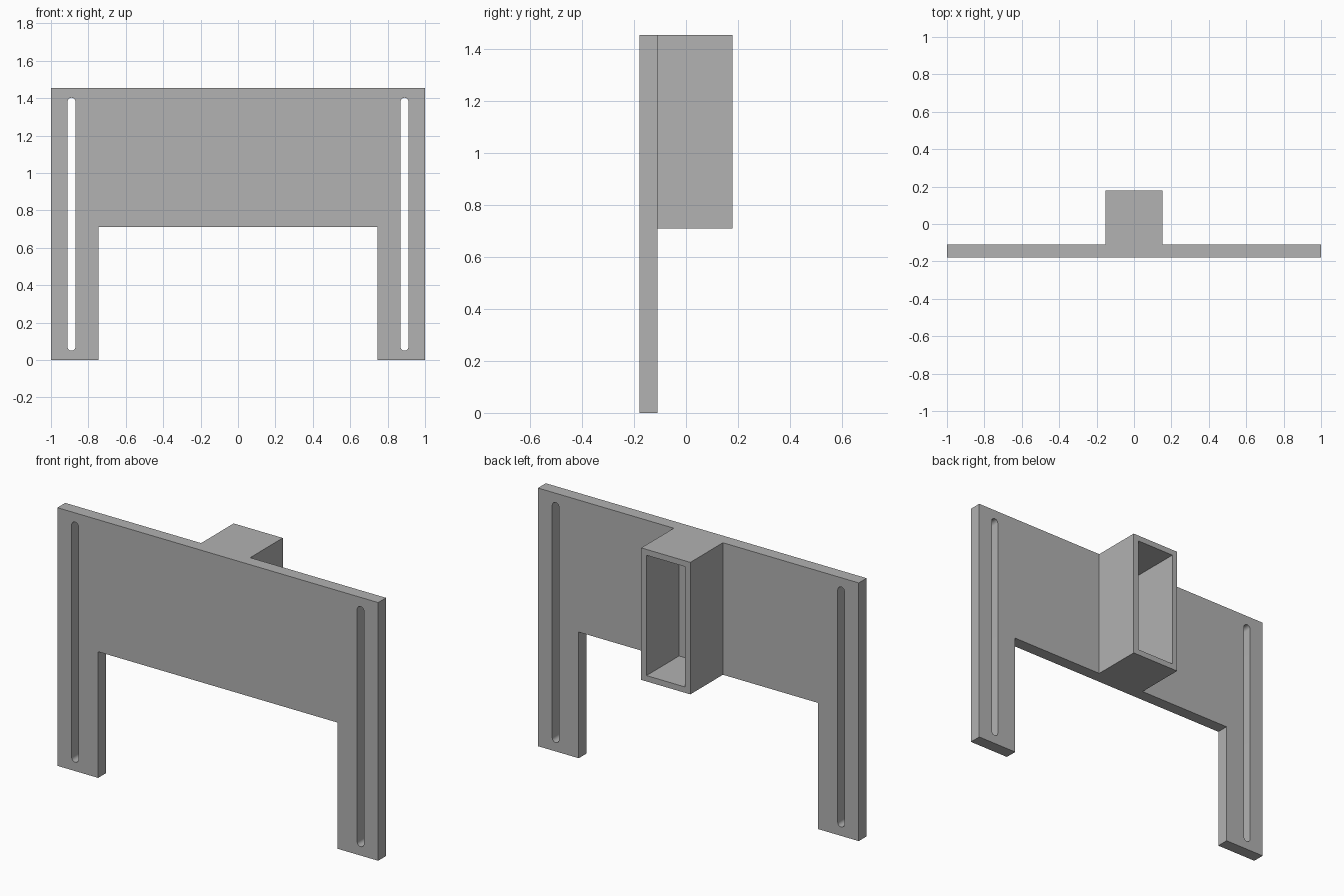
import bpy, bmesh, math
from mathutils import Vector

cube = bpy.data.objects.get("Cube")
if cube:
    bpy.data.objects.remove(cube, do_unlink=True)

GREY = (0.445, 0.445, 0.445, 1)
grey = bpy.data.materials.new("plain grey")
grey.use_nodes = True
grey.diffuse_color = GREY
grey.node_tree.nodes["Principled BSDF"].inputs["Base Color"].default_value = GREY

TOP, SHELF = 1.455, 0.711          # top edge, underside of the span
FRONT, BACK, END = -0.18, -0.11, 0.18


def rectangle(half, low, high):
    return [(-half, low), (half, low), (half, high), (-half, high)]


def slot(x, low, high, r, steps=12):
    """Rounded slot outline: a half circle at each end."""
    points = []
    for z, start in ((high - r, 0), (low + r, math.pi)):
        for i in range(steps + 1):
            a = start + math.pi * i / steps
            points.append((x + r * math.cos(a), z + r * math.sin(a)))
    return points


def extruded(name, loops, y0, y1):
    """Fill an outline with holes in the XZ plane and extrude it along Y."""
    bm = bmesh.new()
    for loop in loops:
        verts = [bm.verts.new((x, y0, z)) for x, z in loop]
        for a, b in zip(verts, verts[1:] + verts[:1]):
            bm.edges.new((a, b))
    bmesh.ops.triangle_fill(bm, edges=bm.edges[:], use_beauty=True, normal=Vector((0, -1, 0)))
    result = bmesh.ops.extrude_face_region(bm, geom=bm.faces[:], use_keep_orig=True)
    moved = [v for v in result["geom"] if isinstance(v, bmesh.types.BMVert)]
    bmesh.ops.translate(bm, verts=moved, vec=(0, y1 - y0, 0))
    bmesh.ops.recalc_face_normals(bm, faces=bm.faces[:])
    mesh = bpy.data.meshes.new(name)
    bm.to_mesh(mesh)
    bm.free()
    mesh.materials.append(grey)
    obj = bpy.data.objects.new(name, mesh)
    bpy.context.collection.objects.link(obj)
    return obj


# Plate with two legs and a long slot at each side
leg = 0.746
outline = [(-1, 0), (-leg, 0), (-leg, SHELF), (leg, SHELF),
           (leg, 0), (1, 0), (1, TOP), (-1, TOP)]
slots = [slot(side * 0.89, 0.05, 1.403, 0.021) for side in (-1, 1)]
plate = extruded("slotted_plate", [outline] + slots, FRONT, BACK)

# Rectangular socket on the back, open to the rear and closed by the plate
wall, half = 0.033, 0.153
socket = extruded("rear_socket", [rectangle(half, SHELF, TOP),
                                  rectangle(half - wall, SHELF + wall, TOP - wall)],
                  (FRONT + BACK) / 2, END)

# Fuse the socket into the plate
union = plate.modifiers.new("fuse socket", 'BOOLEAN')
union.operation = 'UNION'
union.solver = 'EXACT'
union.object = socket
bpy.context.view_layer.objects.active = plate
plate.select_set(True)
bpy.ops.object.modifier_apply(modifier=union.name)
bpy.data.objects.remove(socket, do_unlink=True)

# Smooth the slot ends, keep all other edges sharp
bpy.ops.object.shade_smooth_by_angle(angle=math.radians(30))
